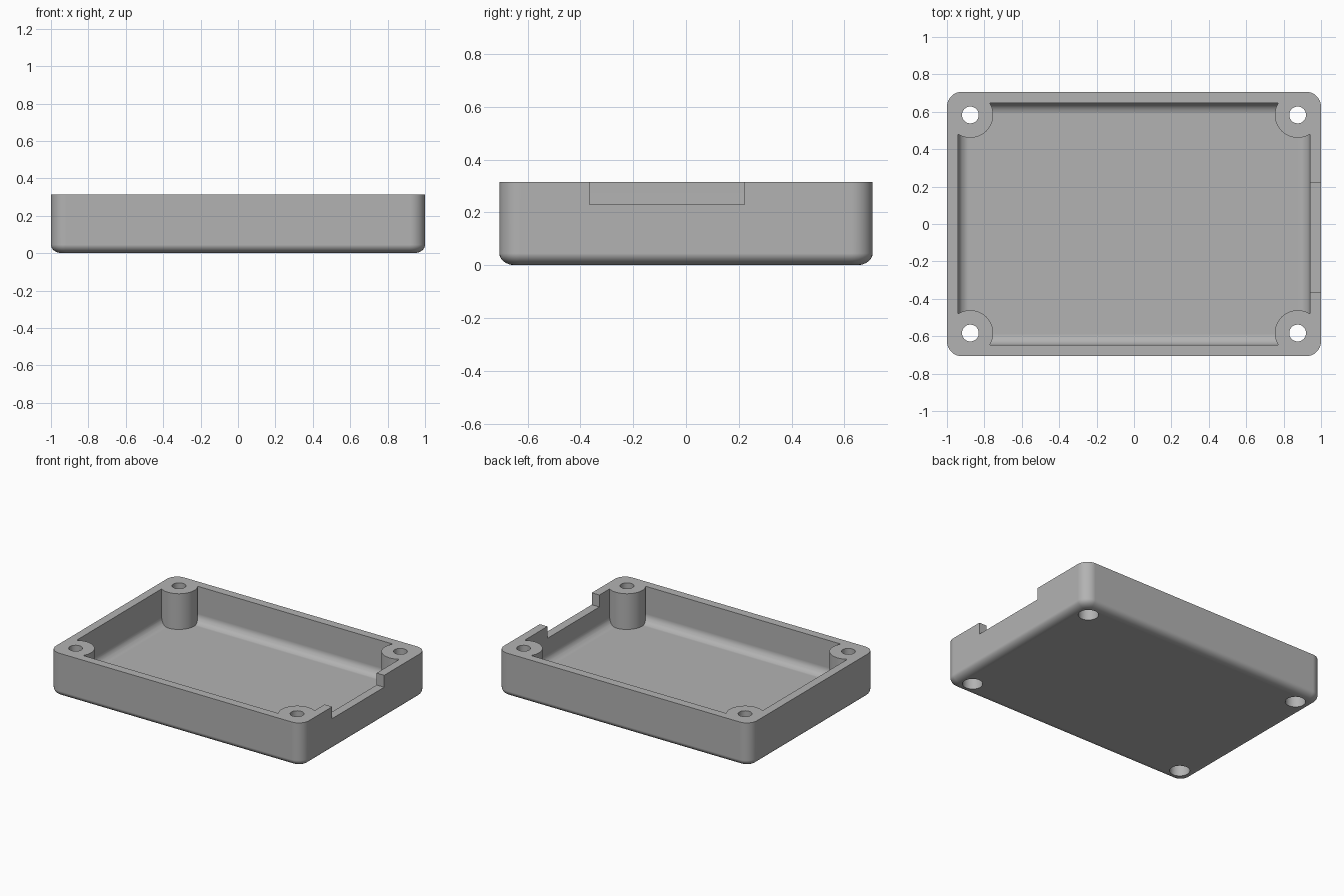
import bpy, bmesh, math

if "Cube" in bpy.data.objects:
    bpy.data.objects.remove(bpy.data.objects["Cube"], do_unlink=True)

HALF_X, HALF_Y, HEIGHT = 1.0, 0.707, 0.315
WALL, FLOOR = 0.06, 0.06
POST_X, POST_Y, POST_R = 0.875, 0.583, 0.122
ABOVE = HEIGHT + 0.1
CORNERS = [(sx * POST_X, sy * POST_Y) for sx in (-1, 1) for sy in (-1, 1)]

grey = bpy.data.materials.new("plain grey")
grey.use_nodes = True
grey.diffuse_color = (0.45, 0.45, 0.45, 1)
grey.node_tree.nodes["Principled BSDF"].inputs["Base Color"].default_value = grey.diffuse_color


def make_object(name, bm):
    bmesh.ops.recalc_face_normals(bm, faces=bm.faces)
    mesh = bpy.data.meshes.new(name)
    bm.to_mesh(mesh)
    bm.free()
    mesh.materials.append(grey)
    obj = bpy.data.objects.new(name, mesh)
    bpy.context.collection.objects.link(obj)
    return obj


def rounded_tub(name, hx, hy, radius, z0, z1, inset, rise, steps=8):
    """Rounded rectangular block with a curved bottom edge."""
    levels = [(inset * (1 - math.sin(a)), z0 + rise * (1 - math.cos(a)))
              for a in (math.pi / 2 * i / steps for i in range(steps + 1))]
    levels.append((0, z1))
    bm = bmesh.new()
    rings = []
    for shrink, z in levels:
        ring = []
        for quarter, (sx, sy) in enumerate(((1, 1), (-1, 1), (-1, -1), (1, -1))):
            for i in range(steps + 1):
                a = math.pi / 2 * (quarter + i / steps)
                ring.append(bm.verts.new((sx * (hx - radius) + (radius - shrink) * math.cos(a),
                                          sy * (hy - radius) + (radius - shrink) * math.sin(a), z)))
        rings.append(ring)
    n = len(rings[0])
    for low, high in zip(rings, rings[1:]):
        for i in range(n):
            j = (i + 1) % n
            bm.faces.new((low[i], low[j], high[j], high[i]))
    bm.faces.new(rings[0])
    bm.faces.new(rings[-1])
    return make_object(name, bm)


def cylinder(name, x, y, radius, z0, z1, sides=48):
    bm = bmesh.new()
    bmesh.ops.create_cone(bm, cap_ends=True, segments=sides,
                          radius1=radius, radius2=radius, depth=z1 - z0)
    bmesh.ops.translate(bm, verts=bm.verts, vec=(x, y, (z0 + z1) / 2))
    return make_object(name, bm)


def box(name, low, high):
    bm = bmesh.new()
    bmesh.ops.create_cube(bm, size=1)
    bmesh.ops.scale(bm, verts=bm.verts, vec=[b - a for a, b in zip(low, high)])
    bmesh.ops.translate(bm, verts=bm.verts, vec=[(a + b) / 2 for a, b in zip(low, high)])
    return make_object(name, bm)


def cut(target, cutter):
    mod = target.modifiers.new("cut", "BOOLEAN")
    mod.operation, mod.solver, mod.object = "DIFFERENCE", "EXACT", cutter
    bpy.context.view_layer.objects.active = target
    bpy.ops.object.modifier_apply(modifier=mod.name)
    bpy.data.objects.remove(cutter, do_unlink=True)


# Outer shell
tray = rounded_tub("enclosure_tray", HALF_X, HALF_Y, 0.08, 0, HEIGHT, 0.06, 0.045)

# Cavity, leaving the corner screw posts standing
cavity = rounded_tub("cavity_cutter", HALF_X - WALL, HALF_Y - WALL, 0.07,
                     FLOOR, ABOVE, 0.06, 0.06)
for x, y in CORNERS:
    cut(cavity, cylinder("post_cutter", x, y, POST_R, -0.1, ABOVE + 0.1))
cut(tray, cavity)

# Screw holes, widened from below for the screw heads
for x, y in CORNERS:
    cut(tray, cylinder("hole_cutter", x, y, 0.045, -0.1, ABOVE, 32))
    cut(tray, cylinder("screw_head_cutter", x, y, 0.066, -0.1, 0.1, 32))

# Notch in the left wall
cut(tray, box("notch_cutter", (HALF_X - WALL - 0.03, -0.365, 0.23), (HALF_X + 0.1, 0.222, ABOVE)))

# Smooth curves with flat broad faces
bpy.ops.object.select_all(action="DESELECT")
tray.select_set(True)
bpy.context.view_layer.objects.active = tray
bpy.ops.object.shade_smooth_by_angle(angle=math.radians(30))
weighted = tray.modifiers.new("flat broad faces", "WEIGHTED_NORMAL")
weighted.keep_sharp = True
